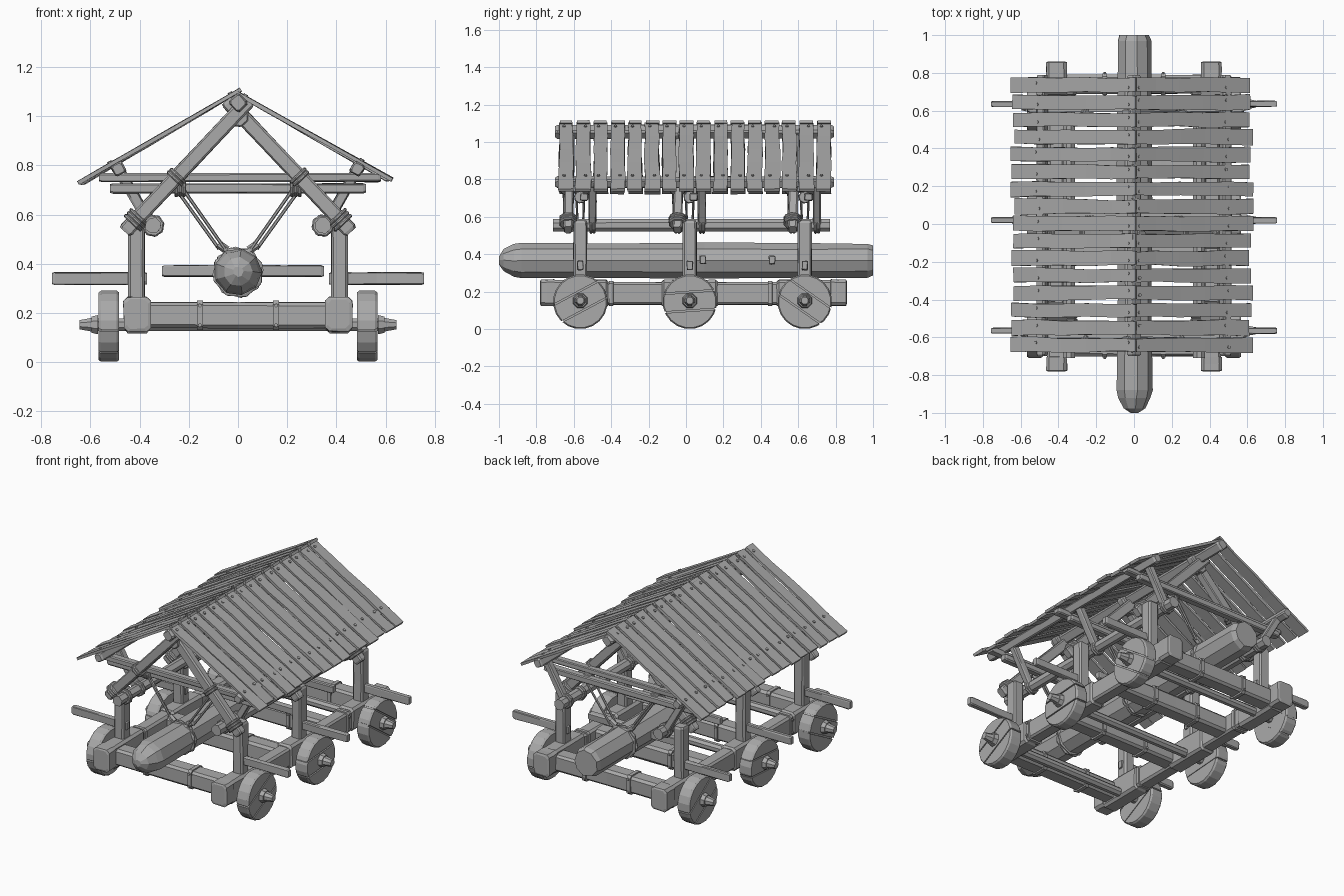
import bpy, bmesh, math, random
from mathutils import Vector, Matrix

if "Cube" in bpy.data.objects:
    bpy.data.objects.remove(bpy.data.objects["Cube"])

random.seed(4)
wood = bpy.data.materials.new("weathered grey wood")
wood.diffuse_color = (0.4, 0.4, 0.4, 1)
wood.use_nodes = True
wood.node_tree.nodes["Principled BSDF"].inputs["Base Color"].default_value = wood.diffuse_color
parts = {}


def part(name):
    if name not in parts:
        parts[name] = bmesh.new()
    return parts[name]


def frame(p0, p1, roll=0.0):
    """Matrix whose local z runs from p0 to p1, centred between them."""
    p0, p1 = Vector(p0), Vector(p1)
    z = (p1 - p0).normalized()
    ref = Vector((0, 0, 1)) if abs(z.z) < 0.99 else Vector((0, 1, 0))
    x = ref.cross(z).normalized()
    y = z.cross(x)
    m = Matrix((x, y, z)).transposed().to_4x4()
    return Matrix.Translation((p0 + p1) / 2) @ m @ Matrix.Rotation(roll, 4, 'Z')


def loft(name, p0, p1, rings, roll=0.0, jit=0.0):
    """Skin of rings; each ring is (position 0..1, outline points)."""
    bm = part(name)
    m = frame(p0, p1, roll)
    length = (Vector(p1) - Vector(p0)).length
    loops = []
    for t, pts in rings:
        j = lambda: random.uniform(-jit, jit)
        loops.append([bm.verts.new(m @ Vector((x + j(), y + j(), (t - 0.5) * length)))
                      for x, y in pts])
    n = len(loops[0])
    for a, b in zip(loops, loops[1:]):
        for i in range(n):
            bm.faces.new((a[i], a[(i + 1) % n], b[(i + 1) % n], b[i]))
    bm.faces.new(loops[0][::-1])
    bm.faces.new(loops[-1])


def rect(w, h, c):
    """Rectangle with chamfered corners."""
    w, h = w / 2, h / 2
    return [(w, -h + c), (w, h - c), (w - c, h), (-w + c, h),
            (-w, h - c), (-w, -h + c), (-w + c, -h), (w - c, -h)]


def circle(r, n):
    return [(r * math.cos(2 * math.pi * (i + .5) / n), r * math.sin(2 * math.pi * (i + .5) / n))
            for i in range(n)]


def beam(name, p0, p1, w, h, roll=0.0, jit=0.002):
    """Hewn timber: local w is horizontal, h is upright."""
    c = min(w, h) * 0.14
    e = min(0.05, 0.012 / (Vector(p1) - Vector(p0)).length)
    small = rect(w - 1.4 * c, h - 1.4 * c, c)
    big = rect(w, h, c)
    loft(name, p0, p1, [(0, small), (e, big), (.5, big), (1 - e, big), (1, small)], roll, jit)


def rod(name, p0, p1, r, n=8, r1=None, jit=0.0):
    loft(name, p0, p1, [(0, circle(r, n)), (1, circle(r if r1 is None else r1, n))], 0, jit)


def wrap(name, centre, axis, r, turns=3, thick=0.016):
    """Rope coils around a timber."""
    c, a = Vector(centre), Vector(axis).normalized()
    for k in range(turns):
        q = c + a * (k - (turns - 1) / 2) * thick
        loft(name, q - a * thick / 2, q + a * thick / 2,
             [(0, circle(r * .88, 8)), (.3, circle(r, 8)), (.7, circle(r, 8)), (1, circle(r * .88, 8))],
             random.random() * .3)


FRAMES = (-0.565, 0.02, 0.635)
CROSS = (-0.65, -0.13, 0.33, 0.74)

# Chassis: side rails with end caps, iron collars, cross beams
for s in (-1, 1):
    x = s * 0.41
    beam("side_rail", (x, -0.74, .19), (x, 0.82, .19), .085, .12)
    beam("rail_cap", (x, -0.78, .195), (x, -0.70, .195), .11, .14)
    beam("rail_cap", (x, 0.77, .195), (x, 0.86, .195), .11, .14)
    for y in FRAMES:
        beam("axle_block", (x, y - .15, .19), (x, y + .15, .19), .1, .145)
    for y in (-0.4, 0.45):
        beam("iron_collar", (x, y - .012, .19), (x, y + .012, .19), .1, .135, jit=0)
        for z in (.15, .23):
            rod("bolts", (x, y, z), (x + s * .058, y, z), .008, 6)
for y in CROSS:
    beam("cross_beam", (-.39, y, .19), (.39, y, .19), .1, .105)
    for s in (-1, 1):
        x = s * .155
        beam("iron_collar", (x - .013, y, .19), (x + .013, y, .19), .115, .12, jit=0)
        for z in (.15, .23):
            rod("bolts", (x, y - .064, z), (x, y + .064, z), .008, 6)

# Wheels: three boards each, split by narrow grooves
for y, tilt in zip(FRAMES, (28, 4, -35)):
    rod("axle", (-.6, y, .152), (.6, y, .152), .027, 8)
    for s in (-1, 1):
        for a, b, w0, w1 in ((.57, .595, .042, .036), (.595, .645, .03, .02)):
            rod("axle_hub", (s * a, y, .152), (s * b, y, .152), w0, 8, w1)
        rod("wheel_core", (s * .487, y, .146), (s * .558, y, .146), .139, 20)
        d = Vector((0, -math.sin(math.radians(tilt)), math.cos(math.radians(tilt))))
        c = Vector((s * .525, y, .146))
        for lo, hi in ((-.2, -.052), (-.044, .048), (.056, .2)):
            tmp = bmesh.new()
            parts["tmp"] = tmp
            loft("tmp", (s * .483, y, .146), (s * .567, y, .146),
                 [(0, circle(.139, 20)), (.12, circle(.146, 20)),
                  (.88, circle(.146, 20)), (1, circle(.139, 20))])
            for off, sign in ((lo, -1), (hi, 1)):
                r = bmesh.ops.bisect_plane(tmp, geom=tmp.verts[:] + tmp.edges[:] + tmp.faces[:],
                                           plane_co=c + d * off, plane_no=d * sign, clear_outer=True)
                cut = [e for e in r["geom_cut"] if isinstance(e, bmesh.types.BMEdge)]
                if cut:
                    bmesh.ops.holes_fill(tmp, edges=cut)
            me = bpy.data.meshes.new("tmp")
            tmp.to_mesh(me)
            part("wheel_boards").from_mesh(me)
            bpy.data.meshes.remove(me)
            parts.pop("tmp").free()

# Posts, push handles, A-frames, struts and tie beams
for y in FRAMES:
    for s in (-1, 1):
        beam("post", (s * .413, y, .2), (s * .413, y, .58), .068, .075)
        beam("push_handle", (s * .37, y, .34), (s * .757, y, .34), .032, .05)
        yr, ys = y - .065, y + .065
        beam("rafter", (s * .46, yr, .53), (-s * .045, yr + s * .012, 1.065), .05, .06)
        beam("strut", (s * .5, ys, .81), (s * .345, ys, .54), .042, .042)
        slope = (-s * .505, 0, .535)
        wrap("rope_lashing", (s * .415, yr, .578), slope, .05)
        wrap("rope_lashing", (s * .25, yr, .752), slope, .045, 2)
        wrap("rope_lashing", (s * .345, ys, .555), (0, 1, 0), .046, 2)
        wrap("rope_lashing", (s * .345, yr, .555), (0, 1, 0), .046, 2)
        wrap("rope_lashing", (s * .235, y, .705), (1, 0, 0), .034, 3)
        # Sling ropes down to the ram
        for k in (-1, 1):
            rod("sling_rope", (s * (.235 + k * .014), y + k * .02, .7),
                (s * (.065 + k * .012), y + k * .012, .46), .007, 6)
        rod("sling_knot", (s * .045, y, .455), (s * .08, y, .48), .017, 6)
    beam("upper_tie", (-.565, y - .02, .75), (.582, y - .02, .75), .045, .034)
    beam("lower_tie", (-.52, y + .02, .706), (.52, y + .02, .706), .045, .04)
    wrap("sling_band", (0, y, .365), (0, 1, 0), .105, 2)
    wrap("rope_lashing", (0, y - .065, 1.0), (0, 1, 0), .045, 3)

# Long poles: eaves logs, purlins and ridge
for s in (-1, 1):
    rod("eaves_log", (s * .345, -.71, .555), (s * .345, .77, .555), .034, 8, jit=.003)
    beam("purlin", (s * .485, -.7, .785), (s * .485, .79, .785), .05, .05, s * math.radians(30))
beam("ridge_pole", (0, -.7, 1.055), (0, .79, 1.055), .06, .06, math.radians(45))

# Ram: faceted log with a blunt tapered nose and cross pegs
loft("ram_log", (0, -1, .367), (0, 1, .367),
     [(0, circle(.02, 9)), (.012, circle(.06, 9)), (.04, circle(.088, 9)), (.06, circle(.098, 9)),
      (.3, circle(.094, 9)), (.55, circle(.097, 9)), (.8, circle(.093, 9)),
      (.985, circle(.092, 9)), (1, circle(.08, 9))], 0, .003)
for y in (.09, .46):
    beam("ram_peg", (-.31, y, .37), (.35, y, .37), .034, .046)

# Roof: rough planks on both slopes, nailed near ridge and eaves
for i in range(16):
    y = -.64 + i * .0917
    for s in (-1, 1):
        dx = random.uniform(-.012, .012)
        top = Vector((-s * .012, y, 1.108 if s < 0 else 1.098))
        low = Vector((s * .64 + dx if s < 0 else .617 + dx, y, .728 if s < 0 else .742))
        rings = []
        w0, w1 = random.uniform(.066, .076), random.uniform(.072, .086)
        for k in range(6):
            t = k / 5
            w, o = (w0 + (w1 - w0) * t) / 2, random.uniform(-.004, .004)
            rings.append((t, [(w + o, -.008), (w + o, .008), (-w + o, .008), (-w + o, -.008)]))
        loft("roof_planks", top, low, rings, random.uniform(-.02, .02), .0015)
        d = (low - top).normalized()
        n = Vector((-d.z * s, 0, d.x * s))
        n = n if n.z > 0 else -n
        for t in (.06, .8):
            p = top + (low - top) * t + Vector((0, random.choice((-.012, .012)), 0))
            rod("roof_nails", p, p + n * .014, .009, 6)

# Turn the collected parts into objects
for name, bm in parts.items():
    bmesh.ops.recalc_face_normals(bm, faces=bm.faces[:])
    me = bpy.data.meshes.new(name)
    bm.to_mesh(me)
    bm.free()
    me.materials.append(wood)
    bpy.context.collection.objects.link(bpy.data.objects.new(name, me))
